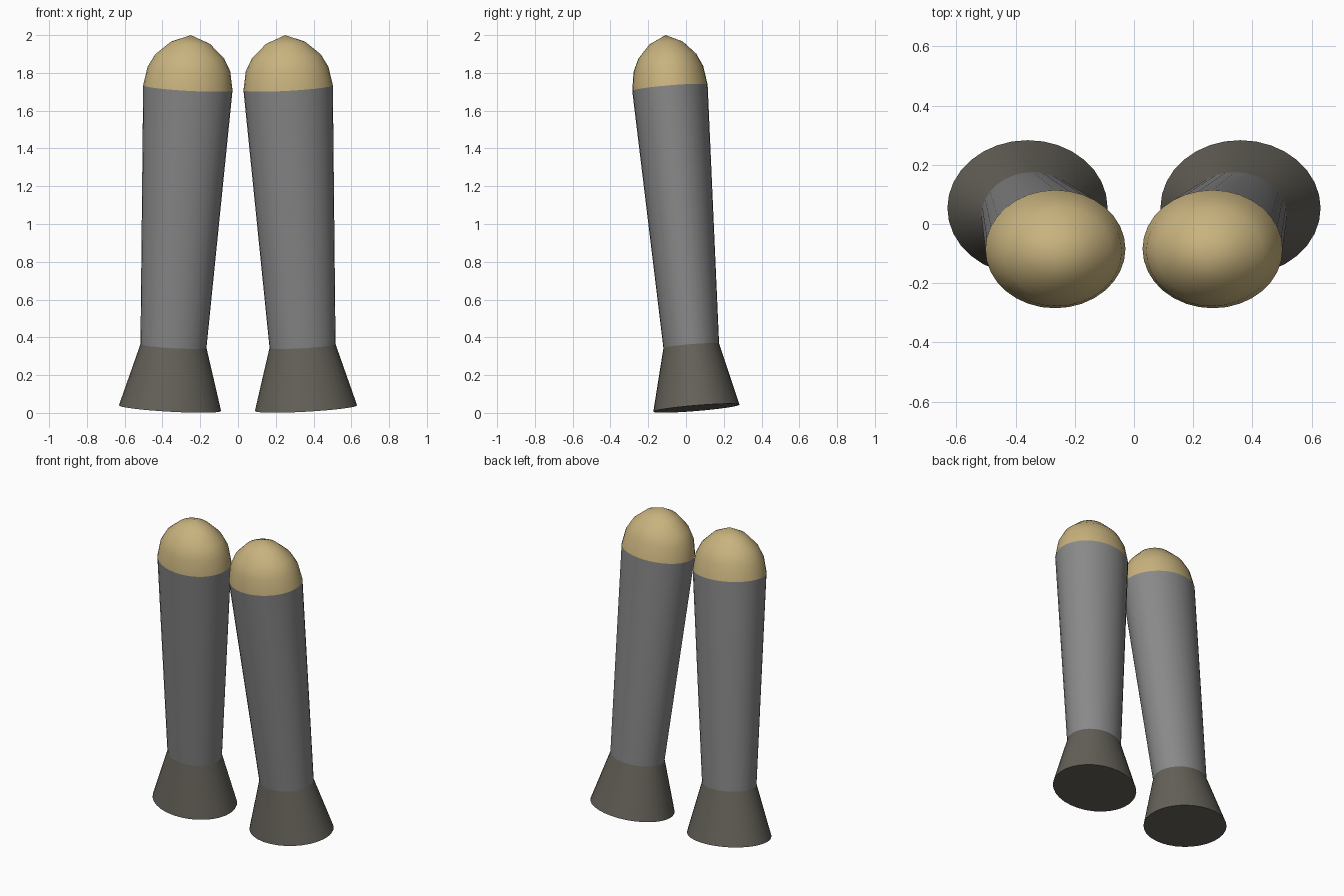
import bpy, bmesh, math
from mathutils import Vector

if "Cube" in bpy.data.objects:
    bpy.data.objects.remove(bpy.data.objects["Cube"])

SEG = 32
FOOT = Vector((0.36, 0.055, 0.025))      # centre of the base ring
TIP = Vector((0.25, -0.108, 2.0))        # top of the dome
AXIS = TIP - FOOT
TILT = Vector((0, 0, 1)).rotation_difference(AXIS.normalized())
DEPTH = 0.845                            # elliptical section: depth / width


def material(name, col):
    m = bpy.data.materials.new(name)
    m.diffuse_color = (*col, 1)
    m.use_nodes = True
    m.node_tree.nodes["Principled BSDF"].inputs["Base Color"].default_value = m.diffuse_color
    return m


def lathe(name, profile, mat, cap_bottom=False):
    """Spin (radius, height) points round the leaning axis and mirror in x."""
    bm = bmesh.new()
    rings = []
    for r, h in profile:
        n = SEG if r > 0 else 1
        rings.append([bm.verts.new(FOOT + TILT @ Vector((
            r * math.cos(2 * math.pi * i / SEG),
            r * DEPTH * math.sin(2 * math.pi * i / SEG), h))) for i in range(n)])
    for a, b in zip(rings, rings[1:]):
        for i in range(SEG):
            j = (i + 1) % SEG
            if len(b) == 1:
                bm.faces.new((a[i], a[j], b[0]))
            else:
                bm.faces.new((a[i], a[j], b[j], b[i]))
    if cap_bottom:
        bm.faces.new(rings[0][::-1])
    me = bpy.data.meshes.new(name)
    bm.to_mesh(me)
    bm.free()
    ob = bpy.data.objects.new(name, me)
    bpy.context.collection.objects.link(ob)
    me.materials.append(mat)
    ob.modifiers.new("Mirror", 'MIRROR').use_mirror_merge = False
    bpy.ops.object.select_all(action='DESELECT')
    ob.select_set(True)
    bpy.context.view_layer.objects.active = ob
    bpy.ops.object.shade_smooth_by_angle(angle=math.radians(45))
    return ob


TOP = AXIS.length
SHOULDER = TOP - 0.28

# flared feet
lathe("flared_foot", [(0.271, 0), (0.175, 0.331)],
      material("dark_brown", (0.13, 0.12, 0.10)), cap_bottom=True)
# long tapered shafts
lathe("leg_shaft", [(0.175, 0.331), (0.237, SHOULDER)],
      material("grey", (0.25, 0.25, 0.25)))
# rounded, slightly pointed tops
lathe("dome_cap", [(0.237, SHOULDER), (0.219, SHOULDER + 0.10),
                   (0.182, SHOULDER + 0.168), (0.105, SHOULDER + 0.238), (0, TOP)],
      material("tan", (0.58, 0.45, 0.21)))
